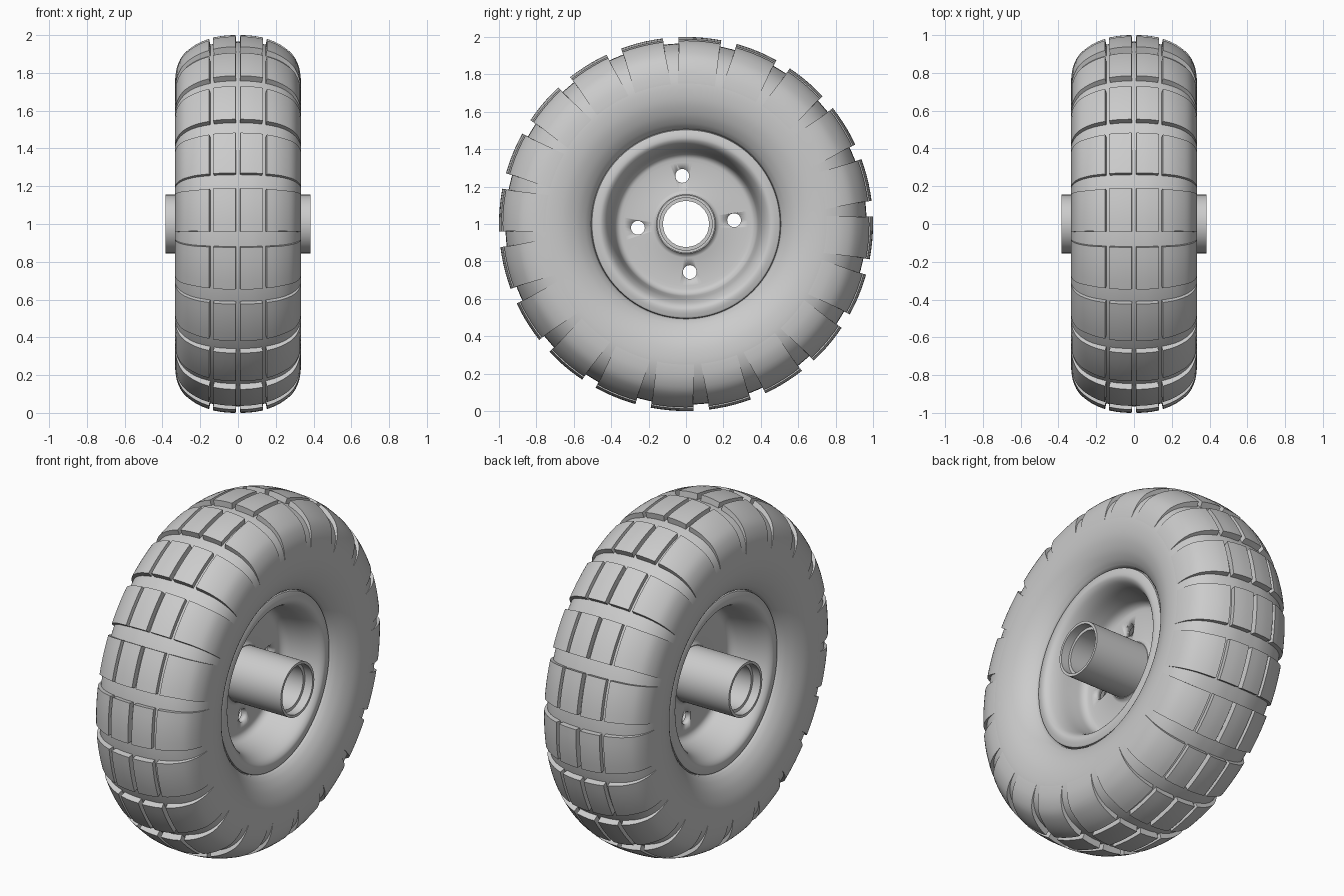
import bpy, bmesh, math
from mathutils import Vector

if "Cube" in bpy.data.objects:
    bpy.data.objects.remove(bpy.data.objects["Cube"], do_unlink=True)

grey = bpy.data.materials.new("plain_grey")
grey.use_nodes = True
grey.diffuse_color = (0.6, 0.6, 0.6, 1)
grey.node_tree.nodes["Principled BSDF"].inputs["Base Color"].default_value = (0.6, 0.6, 0.6, 1)

LUGS = 20
PITCH = 2 * math.pi / LUGS
PHASE = math.radians(4.3)


def point(x, r, angle):
    """Point on the wheel: x along the axle, angle from the top towards +y."""
    return (x, r * math.sin(angle), 1 + r * math.cos(angle))


def rounded(pts, steps=4):
    """Catmull-Rom curve through the profile points."""
    p = [Vector(q) for q in pts]
    p = [2 * p[0] - p[1]] + p + [2 * p[-1] - p[-2]]
    out = []
    for a, b, c, d in zip(p, p[1:], p[2:], p[3:]):
        for i in range(steps):
            t = i / steps
            v = b + (c - a) * t / 2 + (a - 2.5 * b + 2 * c - d / 2) * t * t \
                + (1.5 * (b - c) + (d - a) / 2) * t ** 3
            out.append(tuple(v))
    return out + [tuple(pts[-1])]


def mirrored(half):
    """Profile continued with its reflection across x = 0."""
    return half + [(-x, r) for x, r in reversed(half)]


def finish(bm, name, sharp=35):
    bmesh.ops.remove_doubles(bm, verts=bm.verts, dist=1e-5)
    bmesh.ops.recalc_face_normals(bm, faces=bm.faces)
    mesh = bpy.data.meshes.new(name)
    bm.to_mesh(mesh)
    bm.free()
    mesh.materials.append(grey)
    ob = bpy.data.objects.new(name, mesh)
    bpy.context.collection.objects.link(ob)
    bpy.ops.object.select_all(action='DESELECT')
    ob.select_set(True)
    bpy.context.view_layer.objects.active = ob
    bpy.ops.object.shade_smooth_by_angle(angle=math.radians(sharp))
    return ob


def revolve(name, loop, segments=120, sharp=35):
    """Closed profile of (x, radius) turned around the axle."""
    bm = bmesh.new()
    rings = [[bm.verts.new(point(x, r, 2 * math.pi * s / segments)) for x, r in loop]
             for s in range(segments)]
    n = len(loop)
    for s, ring in enumerate(rings):
        nxt = rings[(s + 1) % segments]
        for i in range(n):
            j = (i + 1) % n
            bm.faces.new((ring[i], ring[j], nxt[j], nxt[i]))
    return finish(bm, name, sharp)


def lug(bm, top, side, centre, steps=5):
    """Tread block swept over a short arc, widening down the shoulder."""
    base = [(x * 0.9, r - 0.07) for x, r in top]
    n = len(top)
    rows = []
    for s in range(steps + 1):
        row = []
        for x, r in top + base[::-1]:
            half = math.radians(6.6 + 5 * max(0, 0.94 - r))
            row.append(bm.verts.new(point(side * x, r, centre + half * (2 * s / steps - 1))))
        rows.append(row)
    for a, b in zip(rows, rows[1:]):
        for i in range(2 * n):
            j = (i + 1) % (2 * n)
            bm.faces.new((a[i], a[j], b[j], b[i]))
    for row in (rows[0], rows[-1]):
        for i in range(n - 1):
            bm.faces.new((row[i], row[i + 1], row[-i - 2], row[-i - 1]))


# Tyre body
tyre_half = rounded([(0, 0.966), (0.1, 0.96), (0.2, 0.932), (0.265, 0.893), (0.308, 0.84),
                     (0.329, 0.78), (0.334, 0.72), (0.325, 0.65), (0.3, 0.585),
                     (0.268, 0.538), (0.24, 0.512)])
tyre_half += [(0.22, 0.507), (0.2, 0.5)]
revolve("tyre", mirrored(tyre_half)[1:])

# Tread blocks
inner = [(0.012, 1.0), (0.05, 0.999), (0.09, 0.995), (0.132, 0.987)]
outer = rounded([(0.153, 0.98), (0.2, 0.962), (0.25, 0.932), (0.295, 0.89),
                 (0.323, 0.83), (0.3325, 0.77), (0.333, 0.73)], 3)
for name, profile in (("centre_tread_blocks", inner), ("shoulder_tread_blocks", outer)):
    bm = bmesh.new()
    for k in range(LUGS):
        for side in (1, -1):
            lug(bm, profile, side, PHASE + k * PITCH)
    finish(bm, name)

# Rim with a deep dish on each side and a thin centre disc
dish = [(0.22, 0.507), (0.238, 0.503)]
dish += rounded([(0.24, 0.5), (0.247, 0.47), (0.243, 0.447), (0.22, 0.425), (0.17, 0.405),
                 (0.09, 0.39), (0.045, 0.38), (0.022, 0.36), (0.016, 0.33)])
dish += [(0.016, 0.18), (0.021, 0.167), (0.035, 0.158), (0.035, 0.15)]
rim = revolve("rim", mirrored(dish), sharp=40)

# Four bolt holes through the disc
bm = bmesh.new()
for k in range(4):
    a = math.radians(-4.5) + k * math.pi / 2
    rings = []
    for x in (-0.1, 0.1):
        _, cy, cz = point(x, 0.258, a)
        rings.append([bm.verts.new((x, cy + 0.037 * math.cos(t * math.pi / 12),
                                    cz + 0.037 * math.sin(t * math.pi / 12)))
                      for t in range(24)])
    bm.faces.new(rings[0])
    bm.faces.new(rings[1])
    for t in range(24):
        u = (t + 1) % 24
        bm.faces.new((rings[0][t], rings[0][u], rings[1][u], rings[1][t]))
cutter = finish(bm, "bolt_hole_cutter")
cutter.hide_render = True
cut = rim.modifiers.new("bolt_holes", 'BOOLEAN')
cut.operation = 'DIFFERENCE'
cut.solver = 'EXACT'
cut.object = cutter
bpy.context.view_layer.objects.active = rim
bpy.ops.object.modifier_apply(modifier=cut.name)
bpy.data.objects.remove(cutter, do_unlink=True)

# Hub tube with a stepped bore at each end
revolve("hub_tube", mirrored([(0.335, 0.123), (0.335, 0.14), (0.385, 0.14), (0.385, 0.155)][::-1]),
        segments=64)
